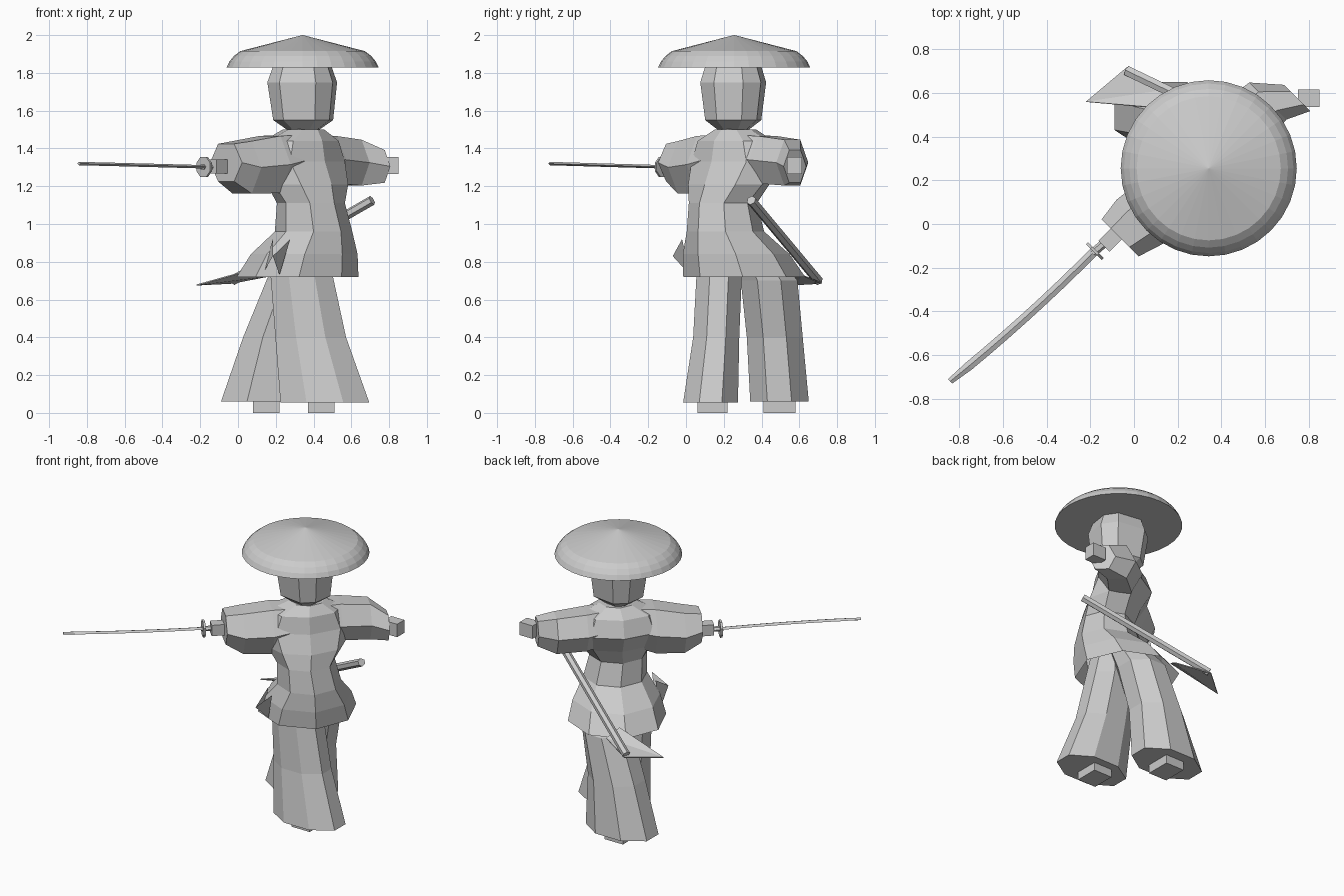
import bpy, bmesh, math
from mathutils import Matrix, Vector

if "Cube" in bpy.data.objects:
    bpy.data.objects.remove(bpy.data.objects["Cube"])

grey = bpy.data.materials.new("light_grey")
grey.diffuse_color = (0.6, 0.6, 0.6, 1)
grey.use_nodes = True
grey.node_tree.nodes["Principled BSDF"].inputs["Base Color"].default_value = grey.diffuse_color

# The body is turned 45 degrees: local -x is the sword arm, local -y the chest
BODY = Matrix.Translation((0.34, 0.255, 0)) @ Matrix.Rotation(math.radians(45), 4, 'Z')
WORLD = Matrix.Identity(4)
OCT = [22.5 + 45 * i for i in range(8)]
HEX = [60 * i for i in range(6)]


def finish(name, bm, frame=WORLD):
    bmesh.ops.recalc_face_normals(bm, faces=bm.faces)
    me = bpy.data.meshes.new(name)
    bm.to_mesh(me)
    bm.free()
    me.materials.append(grey)
    ob = bpy.data.objects.new(name, me)
    bpy.context.collection.objects.link(ob)
    ob.matrix_world = frame
    return ob


def loft(name, rings, angles=OCT, axis='Z', frame=WORLD, caps=(True, True)):
    """rings: (centre x, y, z, half size a, half size b), across the given axis"""
    bm = bmesh.new()
    loops = []
    for x, y, z, a, b in rings:
        loop = []
        for ang in angles:
            c, s = a * math.cos(math.radians(ang)), b * math.sin(math.radians(ang))
            p = (x + c, y + s, z) if axis == 'Z' else (x, y + c, z + s)
            loop.append(bm.verts.new(p))
        loops.append(loop)
    n = len(angles)
    for lo, hi in zip(loops, loops[1:]):
        for i in range(n):
            j = (i + 1) % n
            bm.faces.new((lo[i], lo[j], hi[j], hi[i]))
    if caps[0]:
        bm.faces.new(loops[0])
    if caps[1]:
        bm.faces.new(loops[-1])
    return finish(name, bm, frame)


def box(name, centre, size, frame=WORLD):
    bm = bmesh.new()
    bmesh.ops.create_cube(bm, size=1, matrix=Matrix.Translation(centre) @ Matrix.Diagonal((*size, 1)))
    return finish(name, bm, frame)


def rod(name, a, b, radius, sides=6):
    a, b = Vector(a), Vector(b)
    m = Matrix.Translation((a + b) / 2) @ (b - a).to_track_quat('Z', 'Y').to_matrix().to_4x4()
    bm = bmesh.new()
    bmesh.ops.create_cone(bm, cap_ends=True, segments=sides, radius1=radius, radius2=radius,
                          depth=(b - a).length, matrix=m)
    return finish(name, bm)


# Wide straw hat with a rounded brim
loft("hat", [(0.342, 0.255, z, r, r) for z, r in
             ((1.828, 0.403), (1.86, 0.388), (1.89, 0.363), (1.915, 0.33), (2.0, 0.002))],
     angles=[360 / 32 * i for i in range(32)])

# Head with chamfered corners, tapering to the chin
loft("head", [(0.345, 0.25, 1.50, 0.09, 0.09), (0.345, 0.25, 1.55, 0.165, 0.16),
              (0.34, 0.25, 1.75, 0.192, 0.188), (0.34, 0.25, 1.85, 0.155, 0.155)],
     angles=[16, 51, 112, 147, 196, 231, 292, 327])
loft("neck", [(0.35, 0.25, 1.42, 0.085, 0.085), (0.35, 0.25, 1.54, 0.085, 0.085)])

# Jacket: flared hem, narrow belted waist, chest widening into the sleeves
loft("jacket", [(0.02, 0.055, 0.72, 0.315, 0.33), (0.015, 0.0, 0.84, 0.28, 0.285),
                (0.01, -0.075, 0.96, 0.205, 0.205), (-0.01, -0.075, 1.11, 0.185, 0.175),
                (0.0, -0.04, 1.21, 0.25, 0.18), (0.0, 0.02, 1.33, 0.29, 0.19),
                (0.0, 0.01, 1.44, 0.24, 0.16), (0.01, 0.0, 1.50, 0.115, 0.105)],
     angles=[45 * i for i in range(8)], frame=BODY, caps=(False, True))

# Lifted tail of the jacket at the scabbard end
bm = bmesh.new()
v = [bm.verts.new(p) for p in ((-0.22, 0.56, 0.68), (-0.03, 0.72, 0.69),
                               (0.18, 0.62, 0.73), (0.14, 0.53, 0.78))]
bm.faces.new((v[0], v[1], v[2]))
bm.faces.new((v[0], v[2], v[3]))
ob = finish("jacket_tail", bm)
ob.modifiers.new("thickness", 'SOLIDIFY').thickness = 0.006

# Flared corner of the jacket at the right hip
bm = bmesh.new()
bm.faces.new([bm.verts.new(p) for p in ((-0.24, -0.15, 0.92), (-0.34, -0.12, 0.83), (-0.25, -0.08, 0.73))])
bm.faces.new([bm.verts.new(p) for p in ((-0.24, -0.02, 0.92), (-0.34, -0.12, 0.83), (-0.25, 0.05, 0.73))])
finish("jacket_hip_fold", bm, BODY)

# Sleeves, deep near the body
loft("right_sleeve", [(-0.04, 0.0, 1.35, 0.14, 0.14), (-0.22, 0.02, 1.315, 0.155, 0.175),
                      (-0.40, 0.05, 1.30, 0.145, 0.16), (-0.51, 0.06, 1.325, 0.12, 0.115)],
     angles=HEX, axis='X', frame=BODY)
loft("left_sleeve", [(0.04, 0.0, 1.36, 0.14, 0.13), (0.22, 0.03, 1.34, 0.14, 0.145),
                     (0.41, 0.025, 1.325, 0.12, 0.14), (0.515, -0.06, 1.305, 0.085, 0.10)],
     angles=HEX, axis='X', frame=BODY)

# Hands
box("right_hand", (-0.545, 0.085, 1.305), (0.09, 0.07, 0.075), BODY)
box("left_hand", (0.80, 0.575, 1.31), (0.10, 0.08, 0.09))

# Sword: handle, guard and slightly curved blade
loft("sword_handle", [(-0.46, 0.085, 1.30, 0.02, 0.016), (-0.65, 0.10, 1.302, 0.02, 0.016)],
     angles=HEX, axis='X', frame=BODY)
loft("sword_guard", [(u, 0.099, 1.302, 0.055, 0.058) for u in (-0.628, -0.642)],
     axis='X', frame=BODY)
blade = []
for i in range(9):
    t = i / 8
    w = 0.021 if i < 8 else 0.014
    blade.append((-0.64 - 0.885 * t, 0.10 + 0.046 * t - 0.05 * t * (1 - t),
                  1.303 + 0.017 * t, w, 0.009))
loft("sword_blade", blade, angles=[0, 90, 180, 270], axis='X', frame=BODY)

# Scabbard hanging behind the left hip
rod("scabbard", (0.71, 0.345, 1.125), (-0.03, 0.70, 0.70), 0.026)

# Wide trouser legs, one forward and one back
K = 1 / math.cos(math.radians(22.5))
legs = {
    "front": [(0.46, 0.13, 0.055, 0.235, 0.145), (0.385, 0.16, 0.40, 0.187, 0.122),
              (0.338, 0.175, 0.72, 0.165, 0.12), (0.36, 0.20, 0.88, 0.12, 0.11)],
    "rear": [(0.145, 0.495, 0.06, 0.235, 0.155), (0.205, 0.47, 0.40, 0.178, 0.148),
             (0.30, 0.44, 0.70, 0.15, 0.15), (0.34, 0.36, 0.86, 0.12, 0.11)],
}
for side, rings in legs.items():
    loft(side + "_trouser_leg", [(x, y, z, a * K, b * K) for x, y, z, a, b in rings])

# Feet
box("front_foot", (0.44, 0.14, 0.08), (0.14, 0.16, 0.16))
box("rear_foot", (0.15, 0.495, 0.08), (0.14, 0.17, 0.16))
